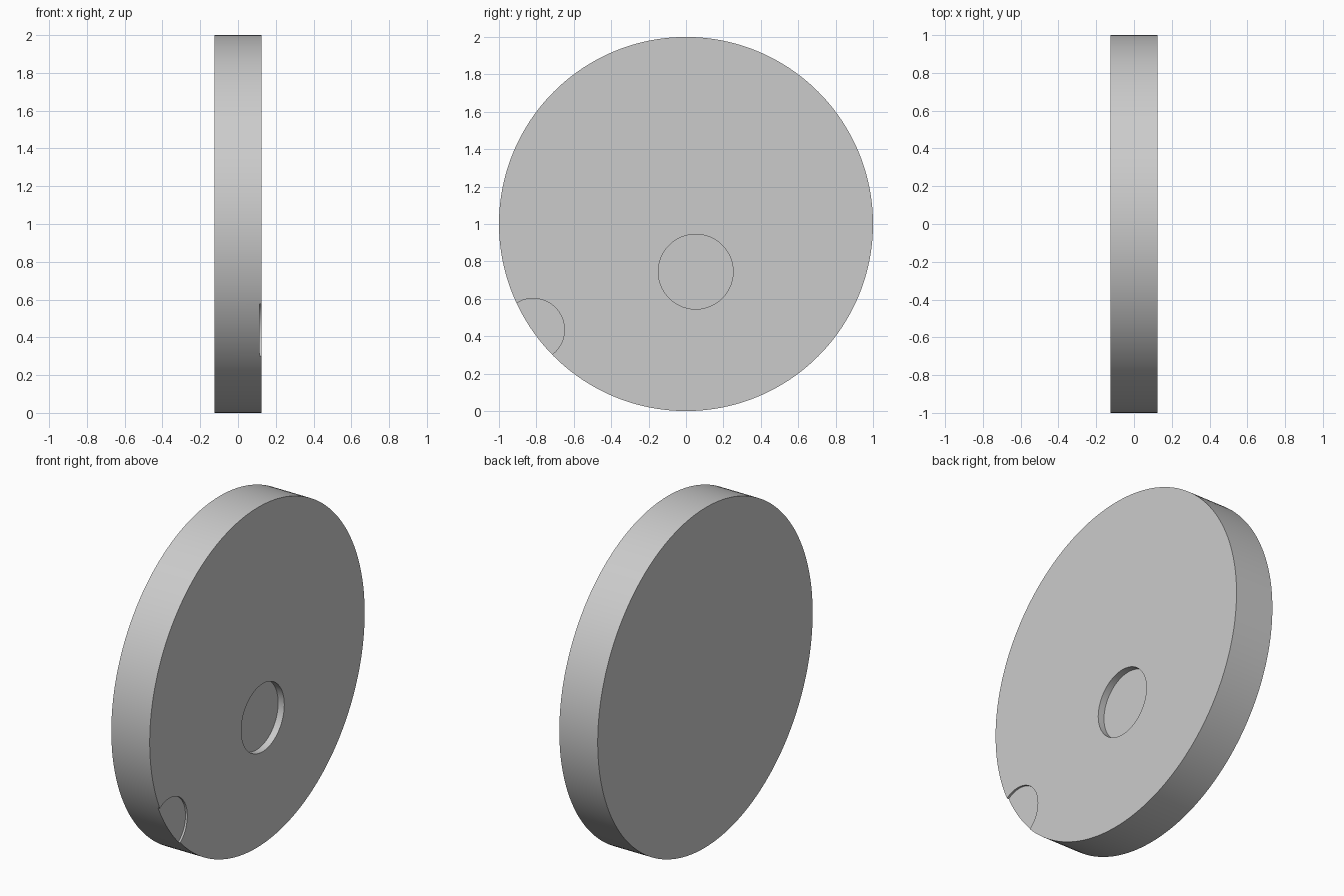
import bpy
from math import pi

if "Cube" in bpy.data.objects:
    bpy.data.objects.remove(bpy.data.objects["Cube"])

FACE_X = 0.125  # right-hand face of the disc


def cylinder_x(name, radius, x0, x1, y, z, sides):
    """Cylinder lying along the x axis from x0 to x1."""
    bpy.ops.mesh.primitive_cylinder_add(
        vertices=sides, radius=radius, depth=x1 - x0,
        location=((x0 + x1) / 2, y, z), rotation=(0, pi / 2, 0))
    obj = bpy.context.object
    obj.name = name
    return obj


def cut_pocket(target, name, radius, depth, y, z):
    """Sink a round flat-bottomed pocket into the right-hand face."""
    cutter = cylinder_x(name, radius, FACE_X - depth, FACE_X + 0.1, y, z, 96)
    cutter.hide_render = True
    mod = target.modifiers.new(name, 'BOOLEAN')
    mod.operation = 'DIFFERENCE'
    mod.solver = 'EXACT'
    mod.object = cutter
    bpy.context.view_layer.objects.active = target
    bpy.ops.object.modifier_apply(modifier=mod.name)
    bpy.data.objects.remove(cutter, do_unlink=True)


# Main disc, standing on its rim
disc = cylinder_x("disc", 1.0, -FACE_X, FACE_X, 0, 1, 192)

# Round recess near the middle, and a shallow one running off the rim
cut_pocket(disc, "center_recess", 0.2, 0.04, 0.052, 0.745)
cut_pocket(disc, "rim_recess", 0.167, 0.012, -0.817, 0.435)

# Smooth round walls, crisp edges
bpy.ops.object.select_all(action='DESELECT')
disc.select_set(True)
bpy.context.view_layer.objects.active = disc
bpy.ops.object.shade_smooth_by_angle(angle=pi / 6)
